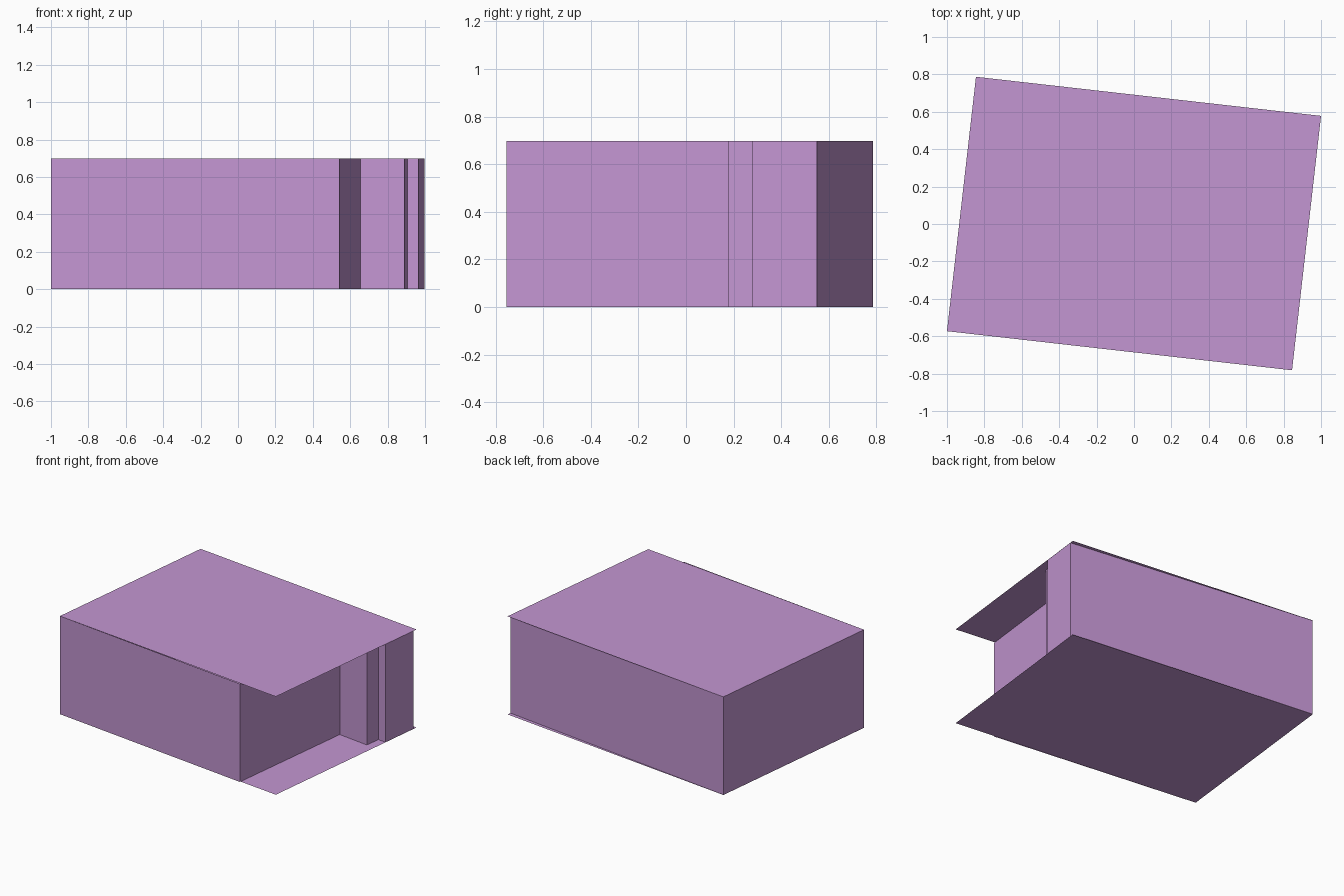
import bpy, bmesh
from mathutils import Vector

cube = bpy.data.objects.get("Cube")
if cube:
    bpy.data.objects.remove(cube, do_unlink=True)

HEIGHT = 0.698

# Single flat colour
lilac = bpy.data.materials.new("lilac")
colour = (0.55, 0.305, 0.645, 1)
lilac.diffuse_color = colour
lilac.use_nodes = True
lilac.node_tree.nodes["Principled BSDF"].inputs["Base Color"].default_value = colour


def add_object(name, bm):
    mesh = bpy.data.meshes.new(name)
    bm.to_mesh(mesh)
    bm.free()
    mesh.materials.append(lilac)
    obj = bpy.data.objects.new(name, mesh)
    bpy.context.scene.collection.objects.link(obj)
    return obj


def sheet(name, corners, z, up):
    """Thin horizontal slab drawn as one face."""
    bm = bmesh.new()
    face = bm.faces.new([bm.verts.new((x, y, z)) for x, y in corners])
    face.normal_update()
    if (face.normal.z > 0) != up:
        face.normal_flip()
    return add_object(name, bm)


def wall_run(name, outline):
    """Closed run of upright walls; a counter-clockwise outline faces outward."""
    bm = bmesh.new()
    low = [bm.verts.new((x, y, 0)) for x, y in outline]
    high = [bm.verts.new(v.co + Vector((0, 0, HEIGHT))) for v in low]
    for i in range(len(low)):
        j = (i + 1) % len(low)
        bm.faces.new((low[i], low[j], high[j], high[i]))
    return add_object(name, bm)


# Floor and roof, turned slightly about the vertical
slab = [(-1, -0.573), (0.845, -0.782), (1, 0.578), (-0.845, 0.787)]
sheet("floor", slab, 0, False)
sheet("roof", slab, HEIGHT, True)

# Walls, stepped back under the roof at the open corner
wall_run("walls", [
    (-0.999, -0.573), (0.543, -0.755),
    (0.656, 0.207), (0.89, 0.177),
    (0.905, 0.287), (0.965, 0.28),
    (0.996, 0.55), (-0.845, 0.785),
])
